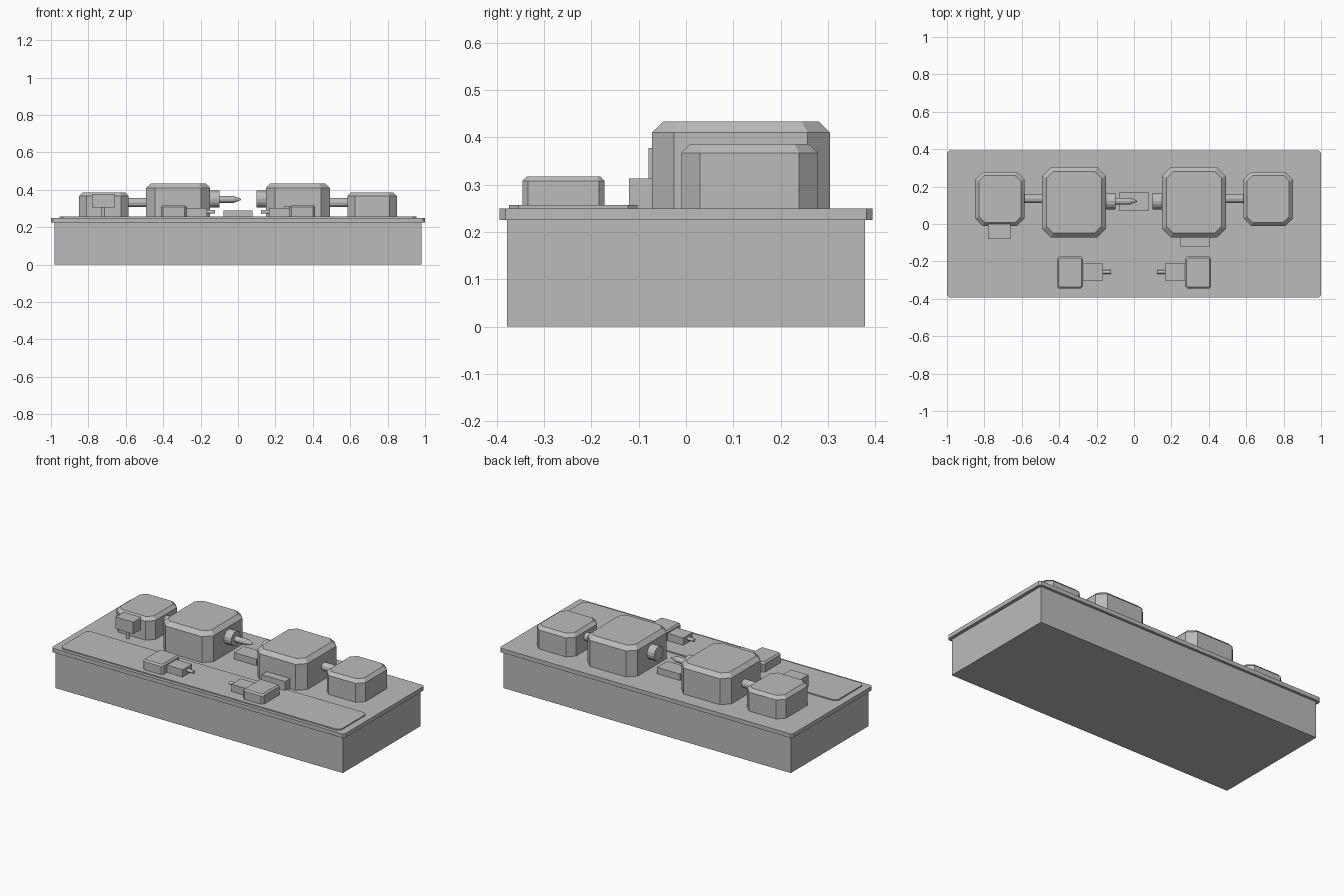
import bpy, bmesh, math
from mathutils import Matrix, Vector

if "Cube" in bpy.data.objects:
    bpy.data.objects.remove(bpy.data.objects["Cube"])

gray = bpy.data.materials.new("plain gray")
gray.diffuse_color = (0.5, 0.5, 0.5, 1)
gray.use_nodes = True
gray.node_tree.nodes["Principled BSDF"].inputs["Base Color"].default_value = gray.diffuse_color


def finish(bm, name):
    bmesh.ops.recalc_face_normals(bm, faces=bm.faces)
    me = bpy.data.meshes.new(name)
    bm.to_mesh(me)
    bm.free()
    me.materials.append(gray)
    ob = bpy.data.objects.new(name, me)
    bpy.context.collection.objects.link(ob)
    return ob


def box(name, x, y, z):
    """Plain box from (min, max) pairs."""
    bm = bmesh.new()
    bmesh.ops.create_cube(bm, size=1)
    for v in bm.verts:
        v.co = Vector([(r[0] + r[1]) / 2 + c * (r[1] - r[0])
                       for c, r in zip(v.co, (x, y, z))])
    return finish(bm, name)


def octagon(x, y, c, inset):
    """Rectangle outline with cut corners."""
    x0, x1, y0, y1 = x[0] + inset, x[1] - inset, y[0] + inset, y[1] - inset
    c -= inset * 0.5
    return [(x0 + c, y0), (x1 - c, y0), (x1, y0 + c), (x1, y1 - c),
            (x1 - c, y1), (x0 + c, y1), (x0, y1 - c), (x0, y0 + c)]


def cut_block(name, x, y, z, corner, bevel=0.0):
    """Block with cut vertical corners and an optional sloped top rim."""
    bm = bmesh.new()
    levels = [(z[0], 0), (z[1] - bevel, 0)]
    if bevel:
        levels.append((z[1], bevel))
    rings = [[bm.verts.new((px, py, h)) for px, py in octagon(x, y, corner, i)]
             for h, i in levels]
    for a, b in zip(rings, rings[1:]):
        for k in range(8):
            n = (k + 1) % 8
            bm.faces.new((a[k], a[n], b[n], b[k]))
    bm.faces.new(rings[0][::-1])
    bm.faces.new(rings[-1])
    return finish(bm, name)


def rod(name, p0, p1, r0, r1=None, sides=12):
    """Cylinder or cone between two points."""
    p0, p1 = Vector(p0), Vector(p1)
    d = p1 - p0
    bm = bmesh.new()
    rot = d.to_track_quat('Z', 'Y').to_matrix().to_4x4()
    bmesh.ops.create_cone(bm, cap_ends=True, segments=sides, radius1=r0,
                          radius2=r0 if r1 is None else r1, depth=d.length,
                          matrix=Matrix.Translation((p0 + p1) / 2) @ rot)
    ob = finish(bm, name)
    bpy.context.view_layer.objects.active = ob
    ob.select_set(True)
    bpy.ops.object.shade_smooth_by_angle(angle=math.radians(20))
    ob.select_set(False)
    return ob


# Base and table top
box("base", (-0.98, 0.98), (-0.378, 0.378), (0, 0.226))
cut_block("table_top", (-1, 1), (-0.394, 0.394), (0.225, 0.25), 0.012)
cut_block("front_plate", (-0.955, 0.955), (-0.374, -0.103), (0.249, 0.257), 0.02)

# Mirrored machine halves
for s, side in ((-1, "left"), (1, "right")):
    def span(a, b):
        return tuple(sorted((s * a, s * b)))

    cut_block(side + "_large_housing", span(0.15, 0.491), (-0.072, 0.304),
              (0.249, 0.434), 0.047, 0.024)
    cut_block(side + "_small_housing", span(0.585, 0.849), (-0.01, 0.279),
              (0.249, 0.386), 0.04, 0.019)
    rod(side + "_link_shaft", (s * 0.47, 0.136, 0.332), (s * 0.61, 0.136, 0.332), 0.025)
    rod(side + "_inner_hub", (s * 0.10, 0.122, 0.35), (s * 0.17, 0.122, 0.35), 0.045, sides=16)
    cut_block(side + "_front_housing", span(0.273, 0.412), (-0.346, -0.172),
              (0.256, 0.317), 0.012, 0.009)
    box(side + "_front_block", span(0.166, 0.28), (-0.302, -0.211), (0.256, 0.302))
    rod(side + "_front_pin", (s * 0.122, -0.256, 0.282), (s * 0.18, -0.256, 0.282), 0.01)

# Pointed spindle on the left hub
rod("spindle", (-0.11, 0.122, 0.348), (-0.022, 0.122, 0.348), 0.018)
rod("spindle_tip", (-0.022, 0.122, 0.348), (0.016, 0.122, 0.348), 0.018, 0.003)

# Centre rest and small attached boxes
box("centre_rest", (-0.078, 0.078), (0.07, 0.17), (0.249, 0.29))
box("left_control_box", (-0.78, -0.66), (-0.079, 0.0), (0.305, 0.378))
rod("control_box_post", (-0.72, -0.045, 0.249), (-0.72, -0.045, 0.31), 0.01)
box("right_step_box", (0.246, 0.406), (-0.121, -0.06), (0.249, 0.313))
